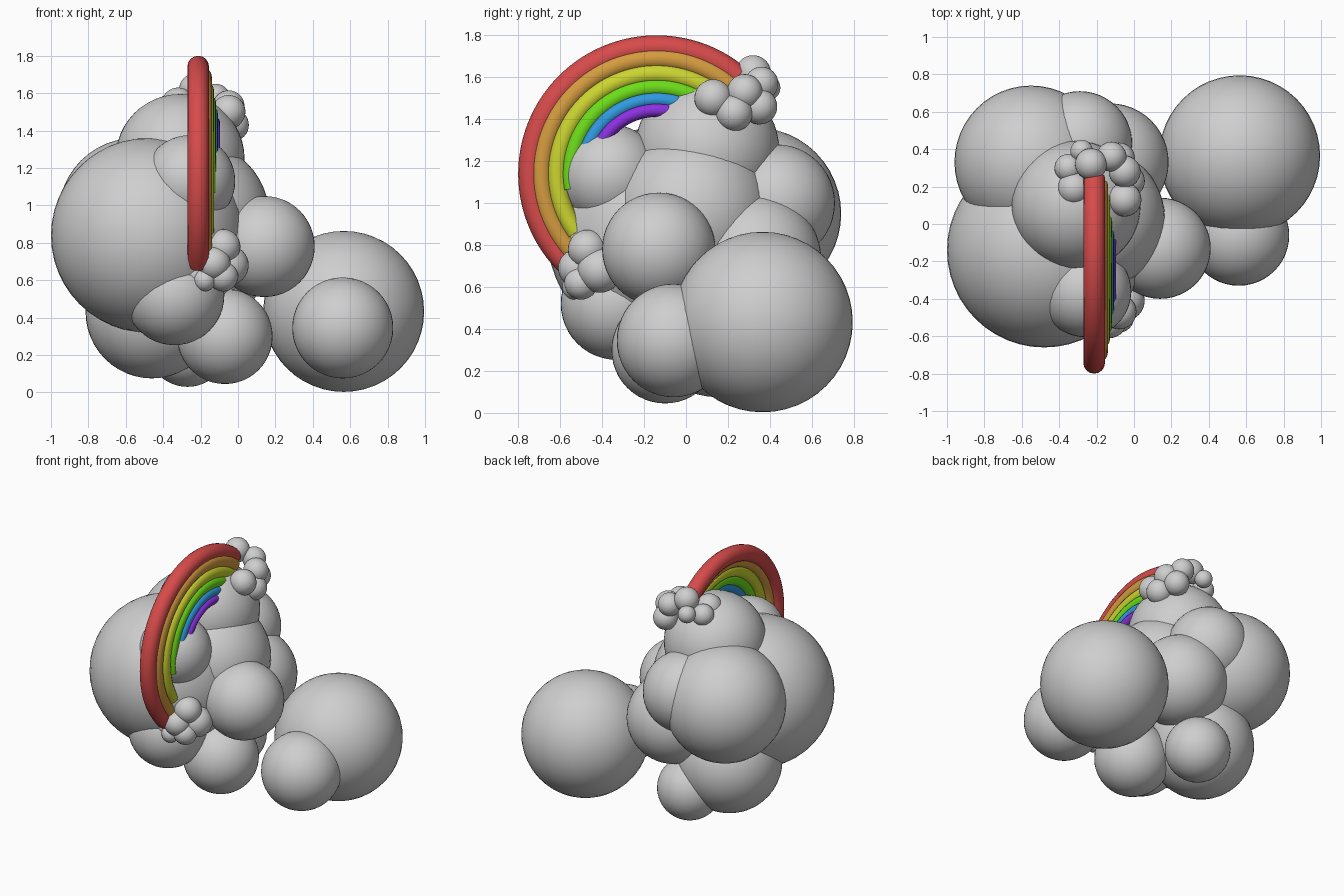
import bpy
from math import sin, cos, radians

default_cube = bpy.data.objects.get("Cube")
if default_cube:
    bpy.data.objects.remove(default_cube, do_unlink=True)


def make_material(name, colour):
    material = bpy.data.materials.new(name)
    material.use_nodes = True
    rgba = (*colour, 1)
    material.diffuse_color = rgba
    material.node_tree.nodes["Principled BSDF"].inputs["Base Color"].default_value = rgba
    return material


cloud_grey = make_material("cloud grey", (.62, .62, .62))


def add_puff(name, x, y, z, radius, segments=48):
    bpy.ops.mesh.primitive_uv_sphere_add(
        segments=segments, ring_count=segments // 2,
        radius=radius, location=(x, y, z))
    puff = bpy.context.object
    puff.name = name
    puff.data.materials.append(cloud_grey)
    bpy.ops.object.shade_smooth()
    return puff


def add_arc(name, colour, x, ring_radius, tube_radius, start, end):
    """Round tube bent along an arc in the side plane."""
    curve = bpy.data.curves.new(name, "CURVE")
    curve.dimensions = "3D"
    curve.bevel_depth = tube_radius
    curve.bevel_resolution = 6
    curve.use_fill_caps = True
    steps = 64
    spline = curve.splines.new("POLY")
    spline.points.add(steps)
    for i, point in enumerate(spline.points):
        angle = radians(start + (end - start) * i / steps)
        point.co = (x, arc_centre_y + ring_radius * cos(angle),
                    arc_centre_z + ring_radius * sin(angle), 1)
    curve.materials.append(make_material("rainbow " + colour, band_colours[colour]))
    arc = bpy.data.objects.new(name, curve)
    bpy.context.collection.objects.link(arc)
    # Turn the tube into a smooth mesh
    bpy.ops.object.select_all(action="DESELECT")
    arc.select_set(True)
    bpy.context.view_layer.objects.active = arc
    bpy.ops.object.convert(target="MESH")
    bpy.ops.object.shade_smooth_by_angle()


# Large cloud puffs: x, y, z, radius
large_puffs = {
    "side_puff": (.565, .365, .433, .43),
    "side_puff_small": (.56, -.06, .345, .27),
    "main_right_puff": (-.48, -.14, .84, .52),
    "front_left_puff": (.14, -.13, .78, .27),
    "top_puff": (-.31, .1, 1.25, .345),
    "core_puff": (-.22, .03, .95, .385),
    "upper_front_puff": (-.26, -.36, 1.13, .245),
    "lower_front_puff": (-.34, -.33, .52, .267),
    "bottom_front_puff": (-.07, -.1, .3, .255),
    "bottom_right_puff": (-.46, .15, .43, .355),
    "back_right_puff": (-.55, .33, .95, .41),
    "back_middle_puff": (-.29, .43, 1, .28),
    "back_left_puff": (-.13, .33, .73, .315),
    "bottom_back_puff": (-.27, .34, .25, .22),
}
for name, shape in large_puffs.items():
    add_puff(name, *shape)

# Little puffs gathered at each end of the rainbow
lower_cluster = [
    (-.08, -.47, .78, .093), (-.05, -.41, .68, .107), (-.08, -.5, .62, .08),
    (-.18, -.53, .6, .06), (-.24, -.5, .63, .06), (-.13, -.52, .69, .09),
    (-.2, -.5, .7, .07),
]
upper_cluster = [
    (-.23, .32, 1.62, .085), (-.12, .36, 1.57, .08), (-.05, .28, 1.53, .085),
    (-.05, .13, 1.5, .09), (-.03, .23, 1.43, .088), (-.08, .35, 1.46, .085),
    (-.28, .39, 1.55, .06), (-.35, .3, 1.53, .075), (-.32, .19, 1.54, .09),
]
for label, cluster in (("lower", lower_cluster), ("upper", upper_cluster)):
    for number, shape in enumerate(cluster, start=1):
        add_puff(f"{label}_end_puff_{number}", *shape, segments=32)

# Rainbow bands
arc_centre_y, arc_centre_z = -.14, 1.14
band_colours = {
    "red": (.68, .07, .07),
    "orange": (.66, .33, .05),
    "yellow": (.6, .66, .03),
    "green": (.15, .72, .01),
    "blue": (.03, .32, .74),
    "purple": (.26, .03, .74),
}
# Offset, ring radius, tube radius, start and end angle
band_shapes = [
    (-.213, .602, .058, 50, 228),
    (-.19, .548, .05, 50, 224),
    (-.175, .475, .047, 50, 216),
    (-.16, .41, .042, 55, 190),
    (-.144, .353, .036, 60, 178),
    (-.128, .303, .032, 65, 172),
]
for colour, shape in zip(band_colours, band_shapes):
    add_arc(colour + "_band", colour, *shape)
